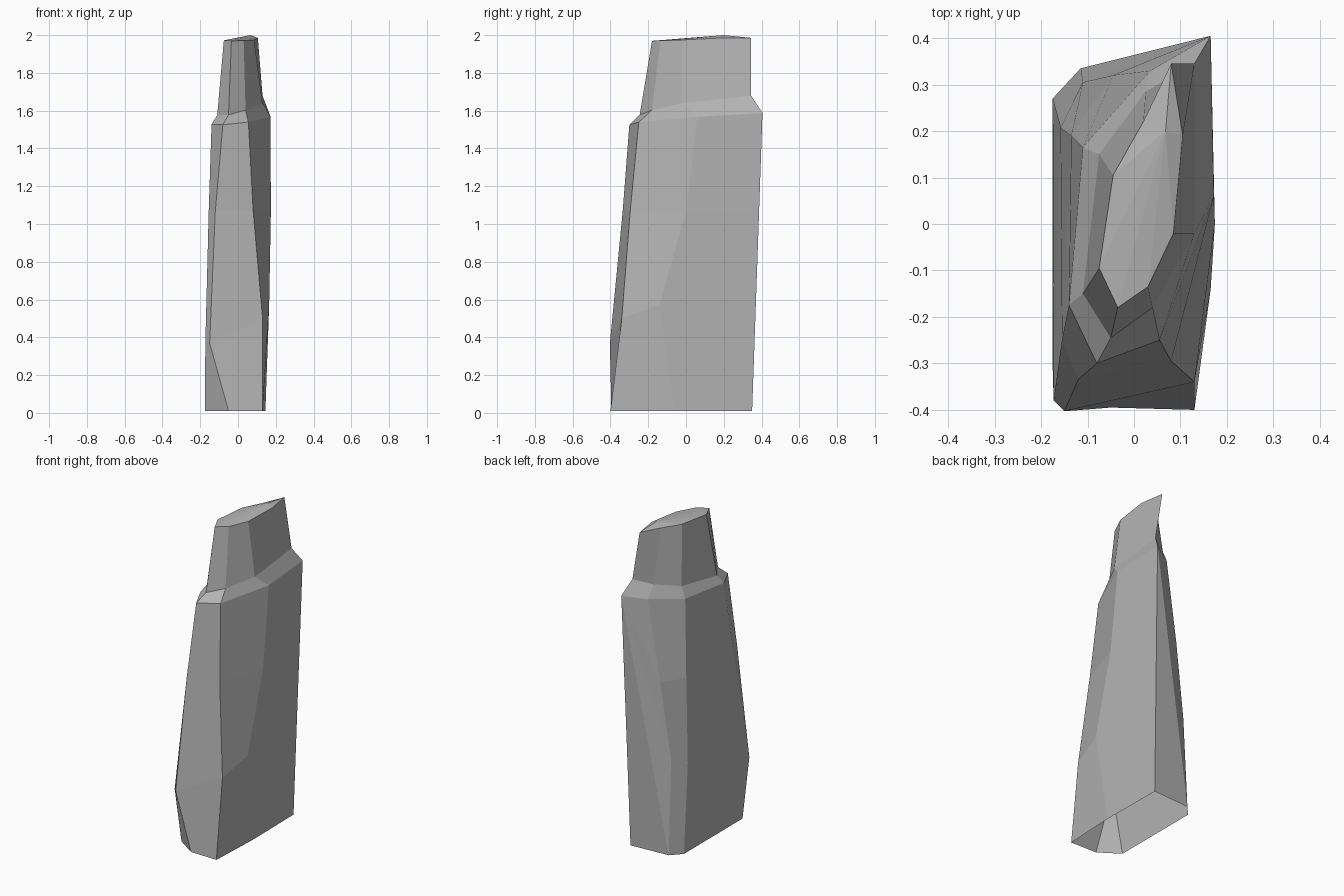
import bpy, bmesh

if "Cube" in bpy.data.objects:
    bpy.data.objects.remove(bpy.data.objects["Cube"])

# Tilted cross-sections of the stone: (height, x tilt, y tilt), then the outline
# counter-clockwise from the front-left corner.
SECTIONS = [
    # open base
    ((0.01, 0, 0), [(-.175, -.31), (-.05, -.395), (.13, -.40), (.145, -.06),
                    (.14, .35), (-.115, .335), (-.175, .27)]),
    # lower body
    ((0.55, .4, .3), [(-.173, -.38), (-.15, -.403), (.13, -.34), (.165, -.14),
                      (.151, .375), (-.11, .305), (-.158, .208)]),
    # upper body
    ((1.07, 0, 0), [(-.155, -.25), (-.12, -.335), (.08, -.295), (.174, 0),
                    (.157, .387), (-.045, .32), (-.135, .19)]),
    # shoulder
    ((1.55, .08, .06), [(-.14, -.175), (-.08, -.30), (.055, -.25), (.172, .06),
                        (.165, .405), (.035, .33), (-.11, .165)]),
    # neck
    ((1.615, .2, .11), [(-.11, -.15), (-.05, -.245), (.04, -.18), (.13, -.02),
                        (.13, .345), (.025, .285), (-.075, .15)]),
    # top rim
    ((1.975, 0, .03), [(-.075, -.095), (-.035, -.18), (.03, -.135), (.085, -.02),
                       (.08, .345), (.02, .22), (-.045, .105)]),
]
BACK = 4      # outline side that faces backwards
SHOULDER = 3

bm = bmesh.new()
rings = []
for (z, kx, ky), outline in SECTIONS:
    rings.append([bm.verts.new((x, y, z + kx * x + ky * y)) for x, y in outline])

# side walls
n = len(rings[0])
for level, (low, high) in enumerate(zip(rings, rings[1:])):
    for i in range(n):
        if i == BACK and level < SHOULDER:
            continue
        j = (i + 1) % n
        bm.faces.new((low[i], low[j], high[j], high[i]))

# large back facet, fanning out from the shoulder corner
corner = rings[SHOULDER][BACK]
bm.faces.new([corner] + [rings[k][BACK] for k in (2, 1, 0)] + [rings[0][BACK + 1]])
for k in range(SHOULDER):
    bm.faces.new((corner, rings[k][BACK + 1], rings[k + 1][BACK + 1]))

# extra bulge on the right of the rim
rim = rings[-1]
edge = bm.edges.get((rim[3], rim[4]))
_, bulge = bmesh.utils.edge_split(edge, rim[3], 0.5)
bulge.co = (.105, .19, 1.985)
rim.insert(4, bulge)

# chipped top, rising to a low peak
peak = bm.verts.new((.068, .20, 2.0))
for i in range(len(rim)):
    bm.faces.new((rim[i], rim[(i + 1) % len(rim)], peak))

mesh = bpy.data.meshes.new("stone_pillar")
bm.to_mesh(mesh)
bm.free()

# mid-grey stone
stone = bpy.data.materials.new("stone")
stone.diffuse_color = (.455, .455, .455, 1)
stone.use_nodes = True
stone.node_tree.nodes["Principled BSDF"].inputs["Base Color"].default_value = stone.diffuse_color
mesh.materials.append(stone)
bpy.context.collection.objects.link(bpy.data.objects.new("stone_pillar", mesh))
